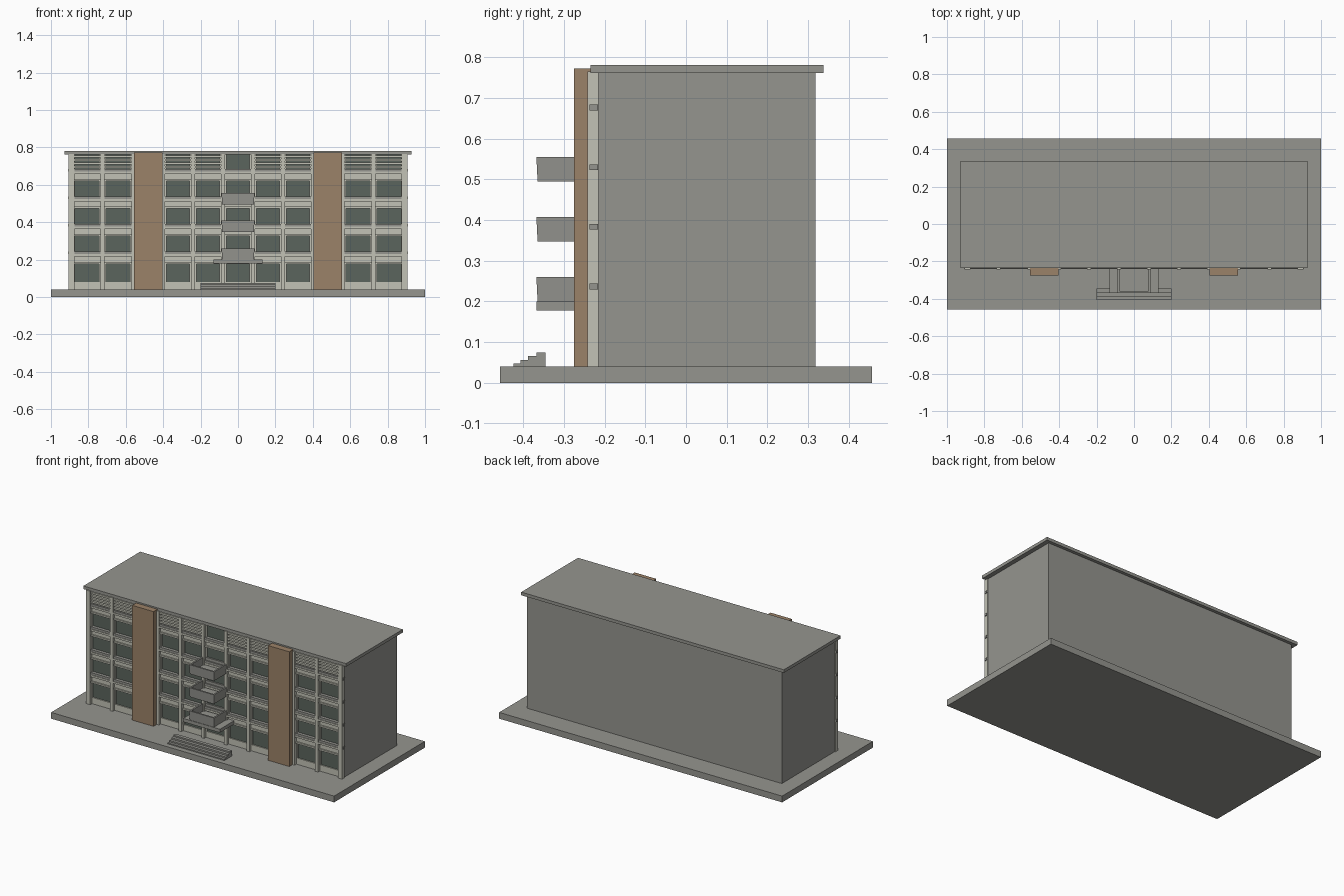
import bpy, bmesh

if "Cube" in bpy.data.objects:
    bpy.data.objects.remove(bpy.data.objects["Cube"])


def material(name, rgb):
    m = bpy.data.materials.new(name)
    m.diffuse_color = (*rgb, 1)
    m.use_nodes = True
    m.node_tree.nodes["Principled BSDF"].inputs["Base Color"].default_value = m.diffuse_color
    return m


CONCRETE = material("grey concrete", (0.30, 0.30, 0.275))
TRIM = material("pale trim", (0.54, 0.54, 0.465))
BROWN = material("brown cladding", (0.33, 0.225, 0.14))
GLASS = material("dark glass", (0.105, 0.13, 0.11))


def build(name, mat, boxes):
    """One object from boxes (x0, x1, y0, y1, z0, z1)."""
    bm = bmesh.new()
    for x0, x1, y0, y1, z0, z1 in boxes:
        verts = bmesh.ops.create_cube(bm, size=1)["verts"]
        for v in verts:
            v.co.x = x1 if v.co.x > 0 else x0
            v.co.y = y1 if v.co.y > 0 else y0
            v.co.z = z1 if v.co.z > 0 else z0
    me = bpy.data.meshes.new(name)
    bm.to_mesh(me)
    bm.free()
    me.materials.append(mat)
    ob = bpy.data.objects.new(name, me)
    bpy.context.collection.objects.link(ob)
    return ob


WALL = -0.215      # front face of the main block
FLOORS = [0.237, 0.384, 0.530, 0.677]

# Ground slab, main block and roof
build("ground_slab", CONCRETE, [(-1, 1, -0.458, 0.458, 0, 0.04)])
build("main_block", CONCRETE, [(-0.90, 0.90, WALL, 0.318, 0.04, 0.765)])
build("roof", CONCRETE, [(-0.928, 0.928, -0.235, 0.338, 0.762, 0.782)])

# Brown stair towers
build("brown_panel", BROWN, [(s * 0.48 - 0.075, s * 0.48 + 0.075, -0.275, WALL, 0.04, 0.773)
                             for s in (-1, 1)])

# Columns between the bays
columns = [0.08, 0.24, 0.40, 0.56, 0.725, 0.89]
build("columns", TRIM, [(s * x - w, s * x + w, -0.242, WALL, 0.04, 0.765)
                        for x in columns for s in (-1, 1)
                        for w in [0.015 if x > 0.8 else 0.010]])

# Floor beams running just past the end columns
build("floor_beams", CONCRETE, [(-0.91, 0.91, -0.237, -0.217, z - 0.007, z + 0.007)
                                for z in FLOORS])

# Bays: glass, frames, spandrels, sills and top floor slats
bays = [(-0.08, 0.08)]
for a, b in zip(columns, columns[1:]):
    if a != 0.40:
        bays += [(a, b), (-b, -a)]
windows = [(0.08, 0.176)] + [(z + 0.007, z + 0.090) for z in FLOORS]
glass, frames, walls, sills, slats = [], [], [], [], []
for a, b in bays:
    x0, x1 = a + 0.010, b - 0.010
    walls.append((x0, x1, -0.224, WALL, 0.04, 0.08))
    for i, (z0, z1) in enumerate(windows):
        top_floor = i == 4
        z1 = min(z1, 0.762)
        glass.append((x0, x1, -0.217, WALL, z0, z1))
        # jambs and head of the window frame
        frames += [(x0, x0 + 0.008, -0.226, WALL, z0, z1),
                   (x1 - 0.008, x1, -0.226, WALL, z0, z1)]
        if not top_floor:
            upper = FLOORS[i] - 0.007
            walls.append((x0, x1, -0.224, WALL, z1, upper))
            sills.append((x0, x1, -0.240, WALL, upper - 0.012, upper))
            sills.append((x0, x1, -0.233, WALL, z1, z1 + 0.010))
        elif a != -0.08:
            slats += [(x0, x1, -0.236, -0.219, z, z + 0.011)
                      for z in (0.690, 0.709, 0.728, 0.747)]
build("window_glass", GLASS, glass)
build("window_frames", TRIM, frames)
build("spandrel_walls", TRIM, walls)
build("sills", TRIM, sills)
build("sun_slats", TRIM, slats)

# Entrance canopy
build("entrance_canopy", CONCRETE, [(-0.13, 0.13, -0.368, -0.22, 0.178, 0.200)])


# Balconies: open trays with slightly flared sides
def balcony(name, z):
    w, t, y0, y1, h = 0.088, 0.014, -0.368, -0.22, 0.060
    ob = build(name, CONCRETE, [(-w, w, y0, y1, z, z + h)])
    bm = bmesh.new()
    bm.from_mesh(ob.data)
    bm.faces.ensure_lookup_table()
    top = max(bm.faces, key=lambda f: f.calc_center_median().z)
    bmesh.ops.inset_region(bm, faces=[top], thickness=t)
    for v in top.verts:
        v.co.z = z + h
    pit = bmesh.ops.extrude_face_region(bm, geom=[top])
    bmesh.ops.delete(bm, geom=[top], context='FACES_ONLY')
    for v in pit["geom"]:
        if isinstance(v, bmesh.types.BMVert):
            v.co.z = z + 0.012
    for v in bm.verts:
        if v.co.z < z + 0.001:
            v.co.x *= 0.965
            if v.co.y < -0.3:
                v.co.y += 0.003
    bmesh.ops.recalc_face_normals(bm, faces=bm.faces)
    bm.to_mesh(ob.data)
    bm.free()


for i, z in enumerate((0.200, 0.348, 0.495)):
    balcony(f"balcony_{i + 1}", z)

# Entrance steps
build("entrance_steps", CONCRETE,
      [(-0.2, 0.2, y, -0.346, z0, z1) for y, z0, z1 in
       ((-0.424, 0.04, 0.047), (-0.407, 0.047, 0.056),
        (-0.388, 0.056, 0.066), (-0.368, 0.066, 0.075))])
